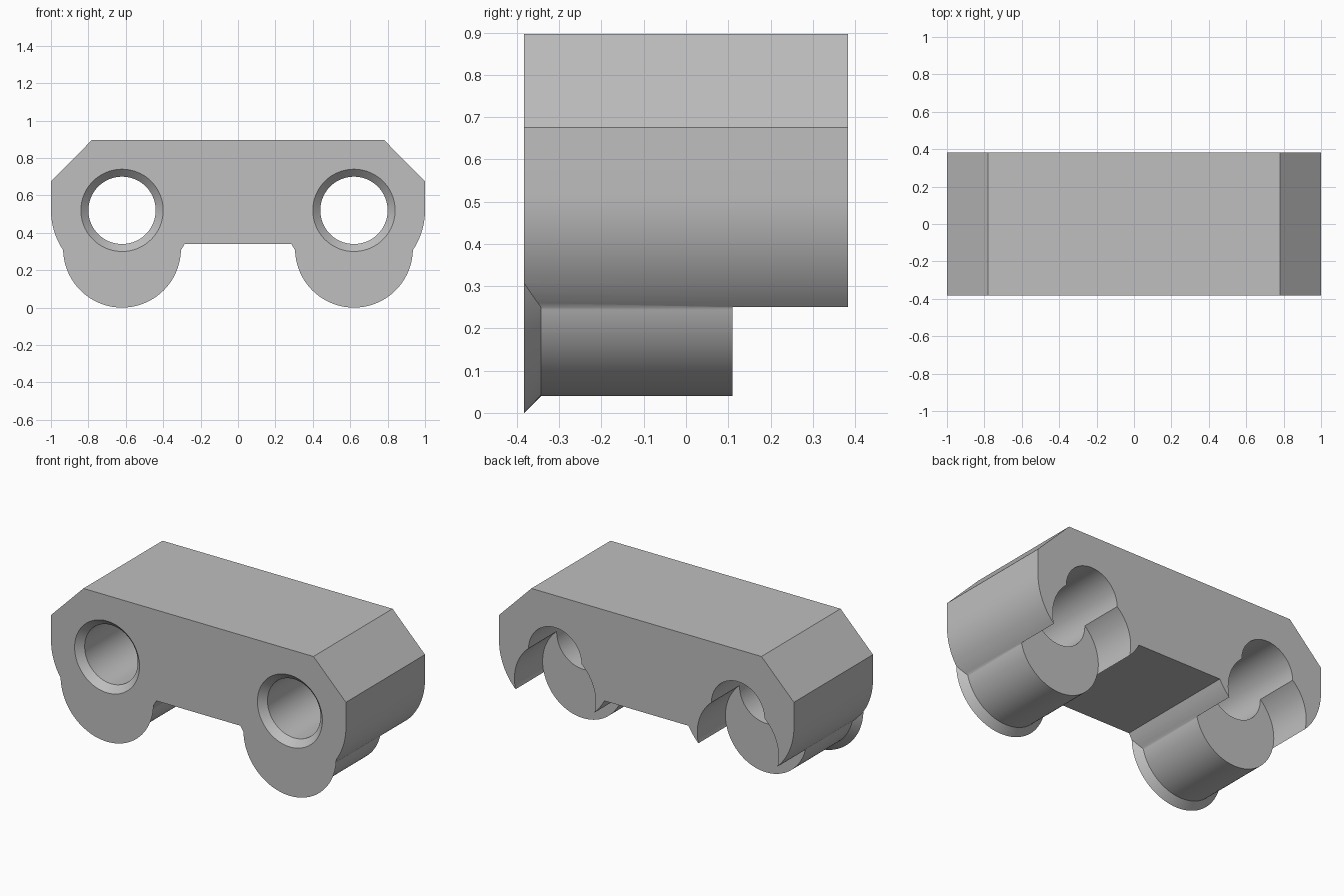
import bpy, bmesh, math

if "Cube" in bpy.data.objects:
    bpy.data.objects.remove(bpy.data.objects["Cube"], do_unlink=True)

grey = bpy.data.materials.new("plain grey")
grey.use_nodes = True
colour = (0.52, 0.52, 0.52, 1)
grey.diffuse_color = colour
grey.node_tree.nodes["Principled BSDF"].inputs["Base Color"].default_value = colour

FRONT, BACK = -0.383, 0.383
HUB_X, HOLE_Z, WHEEL_Z = 0.62, 0.52, 0.315
LOBE_R, FLOOR_Z = 0.38, 0.34
SEAT_Y = 0.11
SEGMENTS = 96


def loft(name, rings):
    """Solid joining a row of matching closed rings, with capped ends."""
    bm = bmesh.new()
    loops = [[bm.verts.new(p) for p in ring] for ring in rings]
    n = len(loops[0])
    for a, b in zip(loops, loops[1:]):
        for i in range(n):
            j = (i + 1) % n
            bm.faces.new((a[i], a[j], b[j], b[i]))
    bm.faces.new(loops[0])
    bm.faces.new(loops[-1])
    bmesh.ops.recalc_face_normals(bm, faces=bm.faces)
    mesh = bpy.data.meshes.new(name)
    bm.to_mesh(mesh)
    bm.free()
    mesh.materials.append(grey)
    obj = bpy.data.objects.new(name, mesh)
    bpy.context.collection.objects.link(obj)
    return obj


def turned(name, x, z, profile):
    """Round solid along y from (y, radius) pairs."""
    angles = [math.tau * i / SEGMENTS for i in range(SEGMENTS)]
    return loft(name, [[(x + r * math.cos(a), y, z + r * math.sin(a))
                        for a in angles] for y, r in profile])


def combine(target, tool, operation):
    """Apply a boolean and remove its helper."""
    tool.hide_render = True
    mod = target.modifiers.new(operation, 'BOOLEAN')
    mod.operation = operation
    mod.solver = 'EXACT'
    mod.object = tool
    bpy.context.view_layer.objects.active = target
    bpy.ops.object.modifier_apply(modifier=mod.name)
    bpy.data.objects.remove(tool, do_unlink=True)


# Body outline: chamfered top, rounded lobes, flat middle floor
half = [(0.78, 0.897), (1.0, 0.675)]
end = math.pi + math.asin((HOLE_Z - FLOOR_Z) / LOBE_R)
sweep = math.tau - end
for i in range(41):
    a = -sweep * i / 40
    half.append((HUB_X + LOBE_R * math.cos(a), HOLE_Z + LOBE_R * math.sin(a)))
outline = half + [(-x, z) for x, z in reversed(half)]
body = loft("body", [[(x, y, z) for x, z in outline] for y in (FRONT - 0.05, BACK)])

# Flanged round feet, with the open seats behind them
for side in (-1, 1):
    x = side * HUB_X
    foot = turned("foot", x, WHEEL_Z,
                  [(FRONT - 0.07, 0.385), (FRONT + 0.04, 0.275), (SEAT_Y + 0.005, 0.275)])
    combine(body, foot, 'UNION')
    seat = turned("seat_cutter", x, WHEEL_Z, [(SEAT_Y, 0.2755), (BACK + 0.1, 0.2755)])
    combine(body, seat, 'DIFFERENCE')

# Through holes with a countersunk front
for side in (-1, 1):
    hole = turned("hole_cutter", side * HUB_X, HOLE_Z,
                  [(FRONT - 0.1, 0.32), (FRONT + 0.04, 0.18), (BACK + 0.15, 0.18)])
    combine(body, hole, 'DIFFERENCE')

# Trim the front flat
trim = loft("trim_cutter", [[(x, y, z) for x, z in ((-2, -1), (2, -1), (2, 2), (-2, 2))]
                            for y in (FRONT - 1, FRONT)])
combine(body, trim, 'DIFFERENCE')

# Smooth rounds with crisp edges
bpy.ops.object.select_all(action='DESELECT')
body.select_set(True)
bpy.context.view_layer.objects.active = body
bpy.ops.object.shade_smooth_by_angle(angle=math.radians(35))
